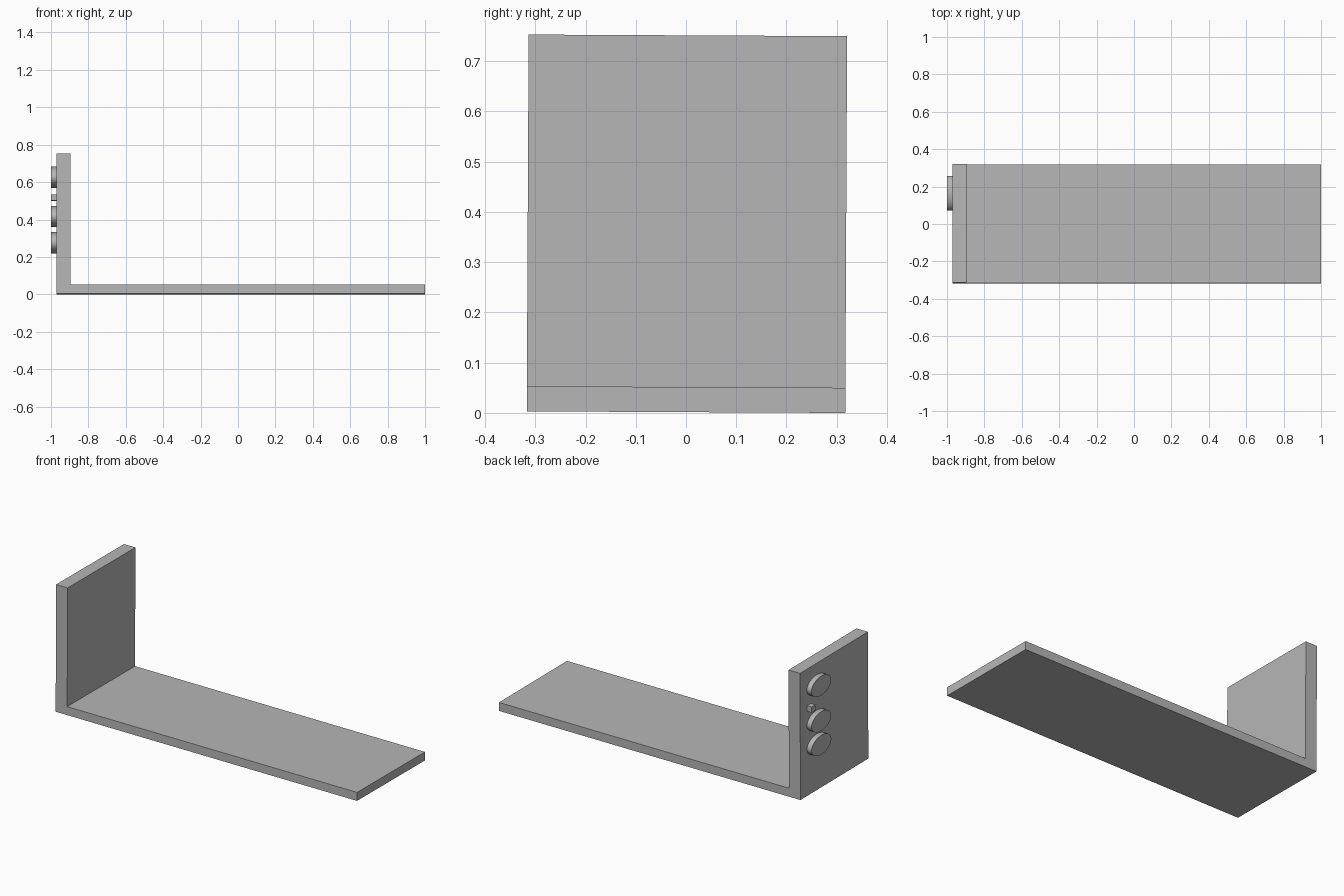
import bpy
import bmesh
import math
from mathutils import Matrix

cube = bpy.data.objects.get("Cube")
if cube:
    bpy.data.objects.remove(cube, do_unlink=True)

grey = bpy.data.materials.new("plain grey")
grey.use_nodes = True
grey.diffuse_color = (0.47, 0.47, 0.47, 1)
grey.node_tree.nodes["Principled BSDF"].inputs["Base Color"].default_value = (0.47, 0.47, 0.47, 1)

LEAN = Matrix.Rotation(-0.005, 4, "X")   # the whole bracket leans slightly
LIFT = Matrix.Translation((0, 0, 0.0015))


def extrude(name, points, direction):
    """Extrude a closed outline of 3D points along a direction."""
    bm = bmesh.new()
    face = bm.faces.new([bm.verts.new(p) for p in points])
    result = bmesh.ops.extrude_face_region(bm, geom=[face])
    moved = [v for v in result["geom"] if isinstance(v, bmesh.types.BMVert)]
    bmesh.ops.translate(bm, verts=moved, vec=direction)
    bmesh.ops.recalc_face_normals(bm, faces=bm.faces)
    bm.transform(LIFT @ LEAN)
    mesh = bpy.data.meshes.new(name)
    bm.to_mesh(mesh)
    bm.free()
    mesh.materials.append(grey)
    obj = bpy.data.objects.new(name, mesh)
    bpy.context.collection.objects.link(obj)
    return obj


# L-shaped bracket: long base plate and upright end wall
profile = [(-0.97, 0), (1, 0), (1, 0.05), (-0.895, 0.05), (-0.895, 0.75), (-0.97, 0.75)]
extrude("bracket", [(x, -0.317, z) for x, z in profile], (0, 0.634, 0))


# Plain oval pads on the outside of the wall
def oval_pad(name, y, z, half_y, half_z, sides=40):
    turn = math.tau / sides
    ring = [(-0.97, y + half_y * math.cos(i * turn), z + half_z * math.sin(i * turn))
            for i in range(sides)]
    pad = extrude(name, ring, (-0.03, 0, 0))
    bpy.ops.object.select_all(action="DESELECT")
    pad.select_set(True)
    bpy.context.view_layer.objects.active = pad
    bpy.ops.object.shade_smooth_by_angle()


for name, z in (("upper_pad", 0.625), ("middle_pad", 0.415), ("lower_pad", 0.275)):
    oval_pad(name, 0.162, z, 0.092, 0.057)

# Small square stud between the pads
stud = [(0.217, 0.5), (0.252, 0.5), (0.252, 0.534), (0.217, 0.534)]
extrude("square_stud", [(-0.97, y, z) for y, z in stud], (-0.03, 0, 0))
